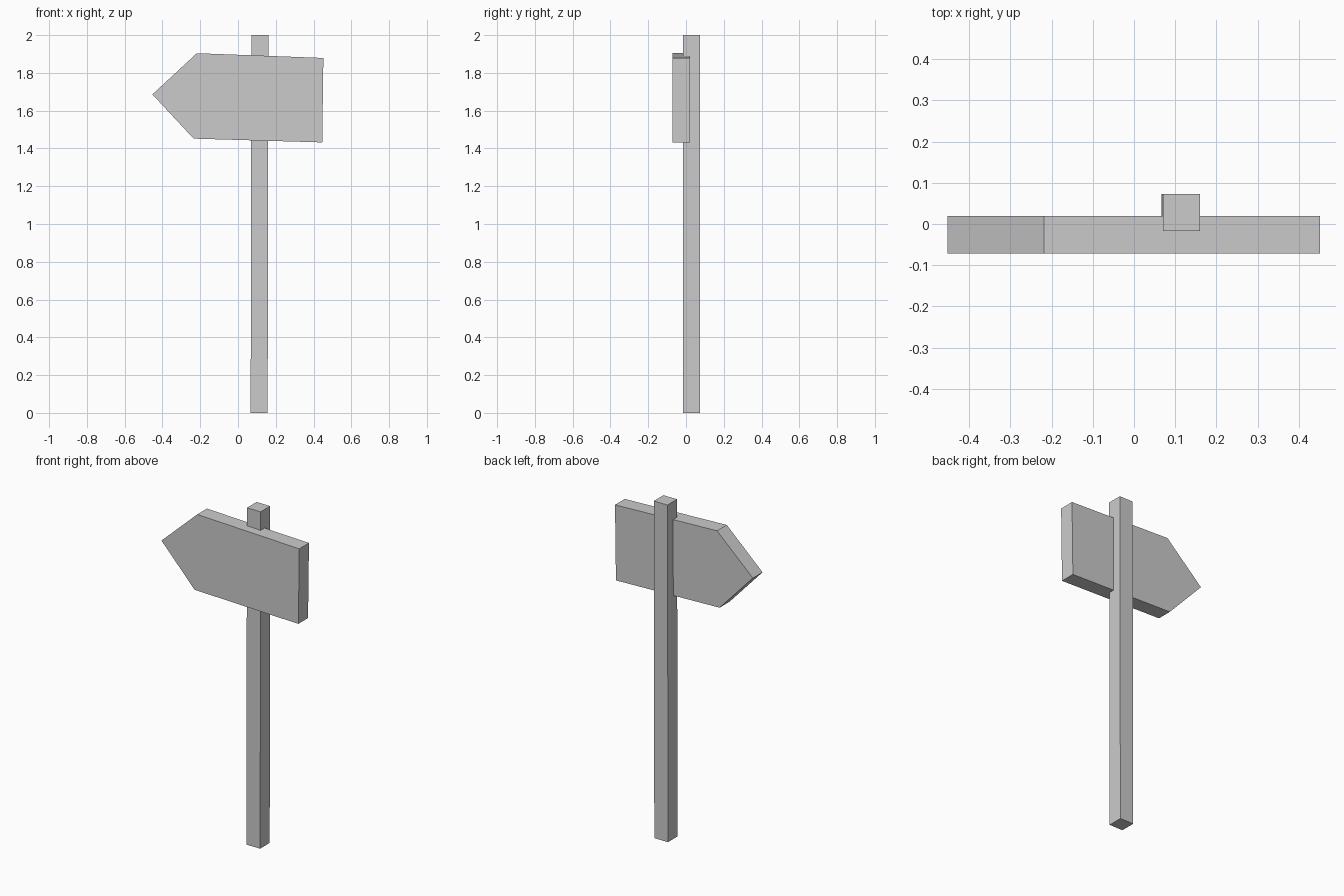
import bpy, bmesh
from mathutils import Vector

if "Cube" in bpy.data.objects:
    bpy.data.objects.remove(bpy.data.objects["Cube"])


def extruded(name, profile, axis_map, offset):
    """Build a closed solid by extruding a flat profile along an offset vector."""
    bm = bmesh.new()
    face = bm.faces.new([bm.verts.new(axis_map(a, b)) for a, b in profile])
    geom = bmesh.ops.extrude_face_region(bm, geom=[face], use_keep_orig=True)["geom"]
    moved = [v for v in geom if isinstance(v, bmesh.types.BMVert)]
    bmesh.ops.translate(bm, verts=moved, vec=Vector(offset))
    bmesh.ops.recalc_face_normals(bm, faces=bm.faces)
    mesh = bpy.data.meshes.new(name)
    bm.to_mesh(mesh)
    bm.free()
    obj = bpy.data.objects.new(name, mesh)
    bpy.context.collection.objects.link(obj)
    return obj


# Square post, leaning very slightly to the right
extruded("post",
         [(0.067, -0.017), (0.157, -0.017), (0.157, 0.073), (0.067, 0.073)],
         lambda x, y: (x, y, 0), (0.0035, 0, 2.0))

# Arrow-shaped board pointing left, slightly tilted
extruded("arrow_board",
         [(-0.453, 1.686), (-0.235, 1.452), (0.446, 1.432),
          (0.452, 1.879), (-0.218, 1.904)],
         lambda x, z: (x, -0.071, z), (0, 0.091, 0))
